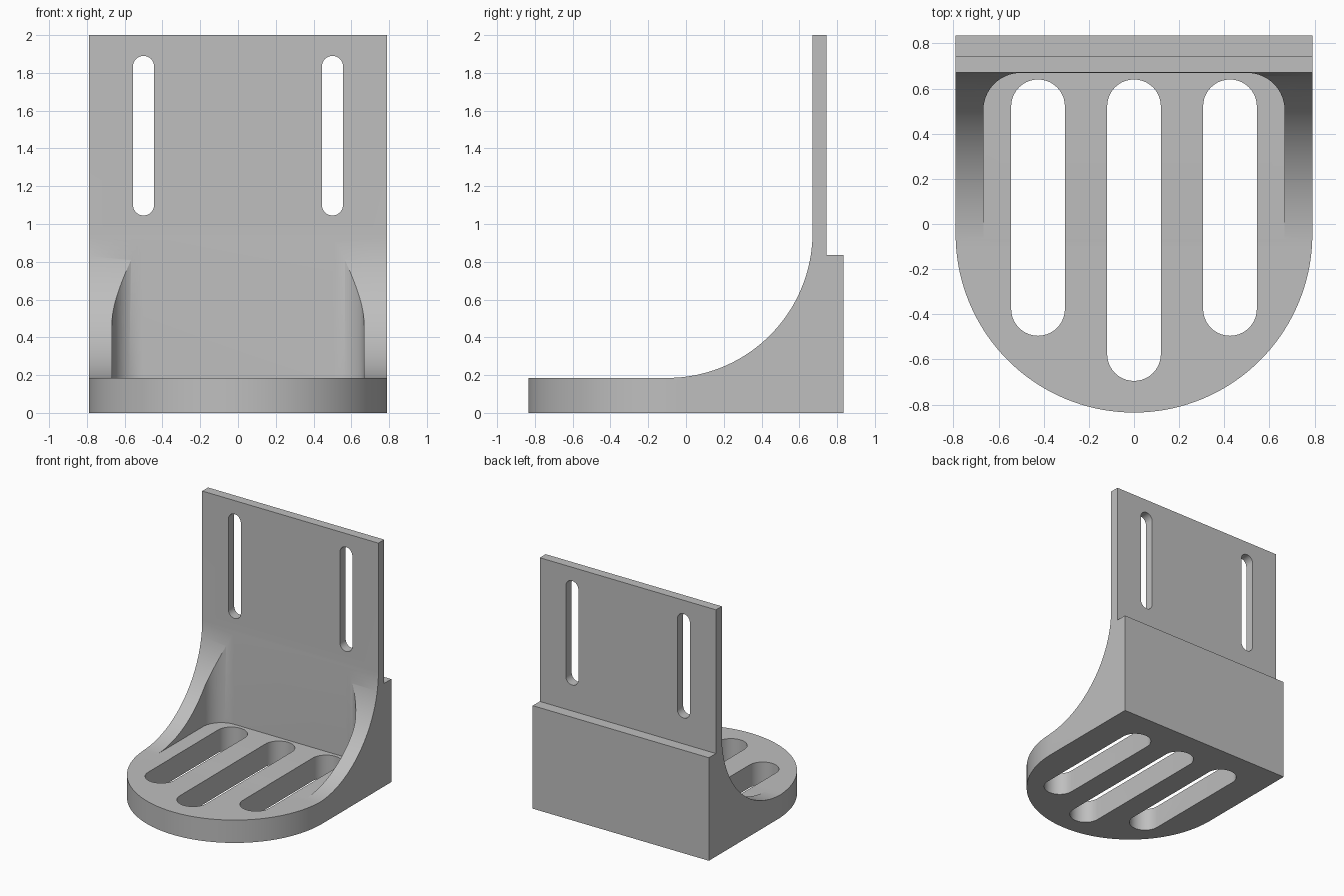
import bpy
import bmesh
from math import sin, cos, pi, radians
from mathutils import Vector

cube = bpy.data.objects.get("Cube")
if cube:
    bpy.data.objects.remove(cube)

grey = bpy.data.materials.new("plain grey")
grey.use_nodes = True
colour = (0.52, 0.52, 0.52, 1)
grey.diffuse_color = colour
grey.node_tree.nodes["Principled BSDF"].inputs["Base Color"].default_value = colour


def arc(cx, cy, r, start, end, steps=32):
    angles = [radians(start + (end - start) * i / steps) for i in range(steps + 1)]
    return [(cx + r * cos(a), cy + r * sin(a)) for a in angles]


def prism(name, points, place, start, end):
    """Extrude a flat outline; place maps (u, v, depth) to x, y, z."""
    bm = bmesh.new()
    face = bm.faces.new([bm.verts.new(place(u, v, start)) for u, v in points])
    ext = bmesh.ops.extrude_face_region(bm, geom=[face])
    verts = [g for g in ext["geom"] if isinstance(g, bmesh.types.BMVert)]
    shift = Vector(place(0, 0, end)) - Vector(place(0, 0, start))
    bmesh.ops.translate(bm, verts=verts, vec=shift)
    bmesh.ops.recalc_face_normals(bm, faces=bm.faces)
    mesh = bpy.data.meshes.new(name)
    bm.to_mesh(mesh)
    bm.free()
    mesh.materials.append(grey)
    obj = bpy.data.objects.new(name, mesh)
    bpy.context.collection.objects.link(obj)
    return obj


def side(u, v, d):
    return (d, u, v)


def plan(u, v, d):
    return (u, v, d)


def front(u, v, d):
    return (u, d, v)


def slot(x, low, high, width):
    r = width / 2
    return arc(x, high - r, r, 0, 180, 20) + arc(x, low + r, r, 180, 360, 20)


# Side profile: floor, curved gusset, upright plate and thick rear block
floor, wall, r = 0.185, 0.67, 0.77
profile = [(-1, 0), (0.835, 0), (0.835, 0.835), (0.745, 0.835), (0.745, 2), (wall, 2)]
profile += arc(wall - r, floor + r, r, 0, -90, 48) + [(-1, floor)]
bracket = prism("bracket", profile, side, -1, 1)

# Rounded front outline
half = 0.79
outline = arc(0, -0.045, half, 180, 360, 72) + [(half, 1), (-half, 1)]
outline_cutter = prism("outline_cutter", outline, plan, -0.2, 2.2)

# Pocket between the two gussets, with rounded rear corners
px, py, pr = 0.667, wall - 0.001, 0.165
pocket = [(-px, -1), (px, -1)] + arc(px - pr, py - pr, pr, 0, 90, 20)
pocket += arc(pr - px, py - pr, pr, 90, 180, 20)
cutters = [prism("pocket_cutter", pocket, plan, floor + 0.001, 1.2)]

# Slots in the floor and in the upright plate
for x, low in ((-0.425, -0.495), (0, -0.695), (0.425, -0.495)):
    cutters.append(prism("floor_slot_cutter", slot(x, low, 0.64, 0.238), plan, -0.2, 0.7))
for x in (-0.5, 0.5):
    cutters.append(prism("plate_slot_cutter", slot(x, 1.045, 1.89, 0.112), front, 0.4, 1))


def boolean(cutter, operation):
    mod = bracket.modifiers.new(cutter.name, "BOOLEAN")
    mod.operation, mod.solver, mod.object = operation, "EXACT", cutter
    bpy.context.view_layer.objects.active = bracket
    bpy.ops.object.modifier_apply(modifier=mod.name)
    bpy.data.objects.remove(cutter)


boolean(outline_cutter, "INTERSECT")
for cutter in cutters:
    boolean(cutter, "DIFFERENCE")

# Smooth curved surfaces, sharp corners
bpy.ops.object.select_all(action="DESELECT")
bracket.select_set(True)
bpy.context.view_layer.objects.active = bracket
bpy.ops.object.shade_smooth_by_angle(angle=radians(25))
